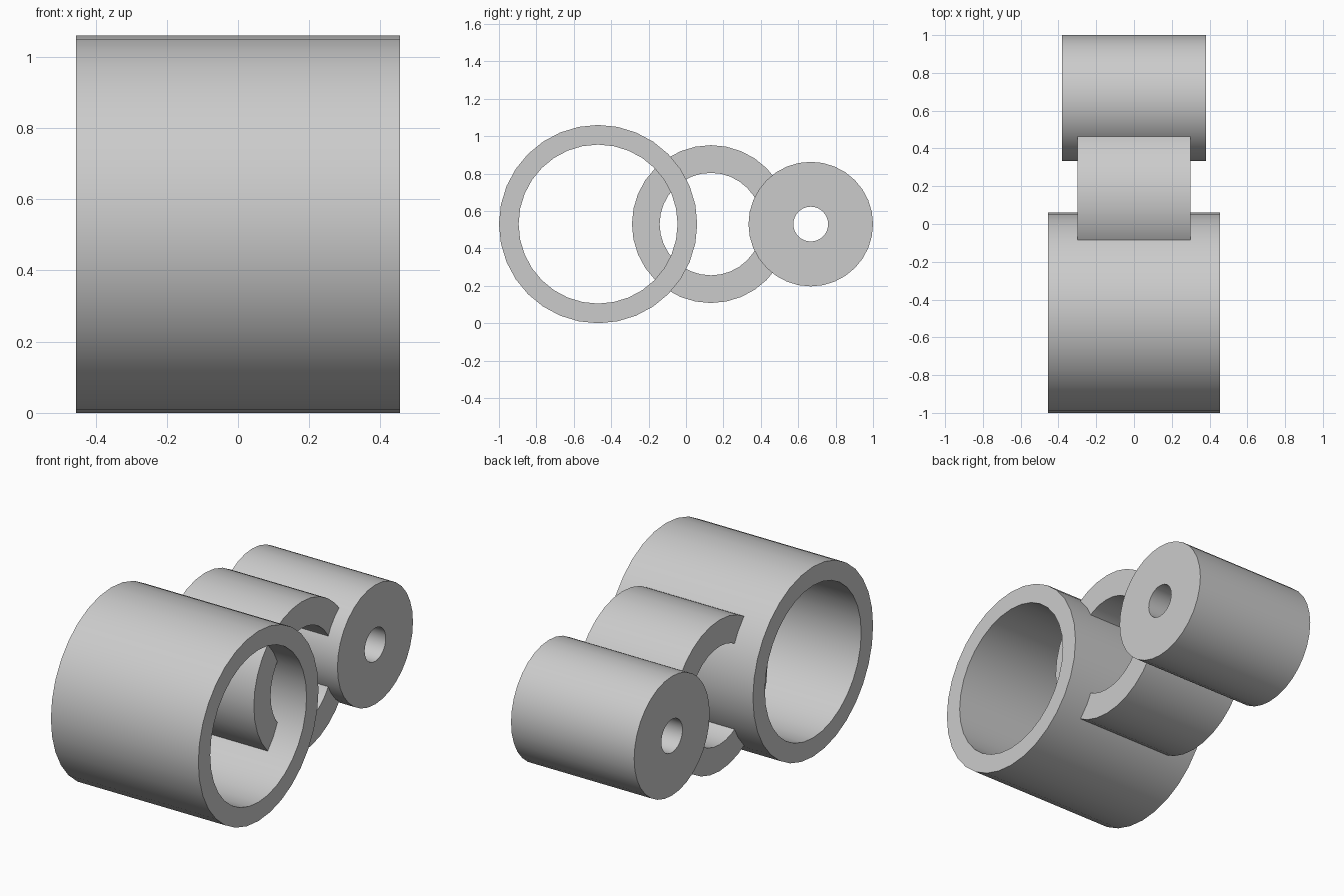
import bpy
import bmesh
from math import cos, sin, tau, radians

SIDES = 32
AXIS_HEIGHT = 0.53

default_cube = bpy.data.objects.get("Cube")
if default_cube:
    bpy.data.objects.remove(default_cube, do_unlink=True)

# Single plain grey
grey = bpy.data.materials.new("light_grey")
grey.use_nodes = True
colour = (0.6, 0.6, 0.6, 1.0)
grey.diffuse_color = colour
grey.node_tree.nodes["Principled BSDF"].inputs["Base Color"].default_value = colour


def tube(name, y, outer, inner, half_length):
    """Thick-walled tube lying along x, with flat ring ends."""
    bm = bmesh.new()
    profile = [(-half_length, outer), (half_length, outer),
               (half_length, inner), (-half_length, inner)]
    loops = []
    for x, r in profile:
        loops.append([bm.verts.new((x, r * cos(tau * i / SIDES), r * sin(tau * i / SIDES)))
                      for i in range(SIDES)])
    for a, b in zip(loops, loops[1:] + loops[:1]):
        for i in range(SIDES):
            j = (i + 1) % SIDES
            bm.faces.new((a[i], a[j], b[j], b[i]))
    bmesh.ops.recalc_face_normals(bm, faces=bm.faces)
    mesh = bpy.data.meshes.new(name)
    bm.to_mesh(mesh)
    bm.free()
    mesh.materials.append(grey)

    obj = bpy.data.objects.new(name, mesh)
    obj.location = (0, y, AXIS_HEIGHT)
    bpy.context.collection.objects.link(obj)
    bpy.ops.object.select_all(action='DESELECT')
    obj.select_set(True)
    bpy.context.view_layer.objects.active = obj
    bpy.ops.object.shade_smooth_by_angle(angle=radians(30))
    return obj


# Three overlapping tubes, front to back
tube("large_thin_tube", -0.47, 0.53, 0.425, 0.455)
tube("middle_tube", 0.133, 0.422, 0.274, 0.30)
tube("small_thick_tube", 0.667, 0.333, 0.093, 0.38)
